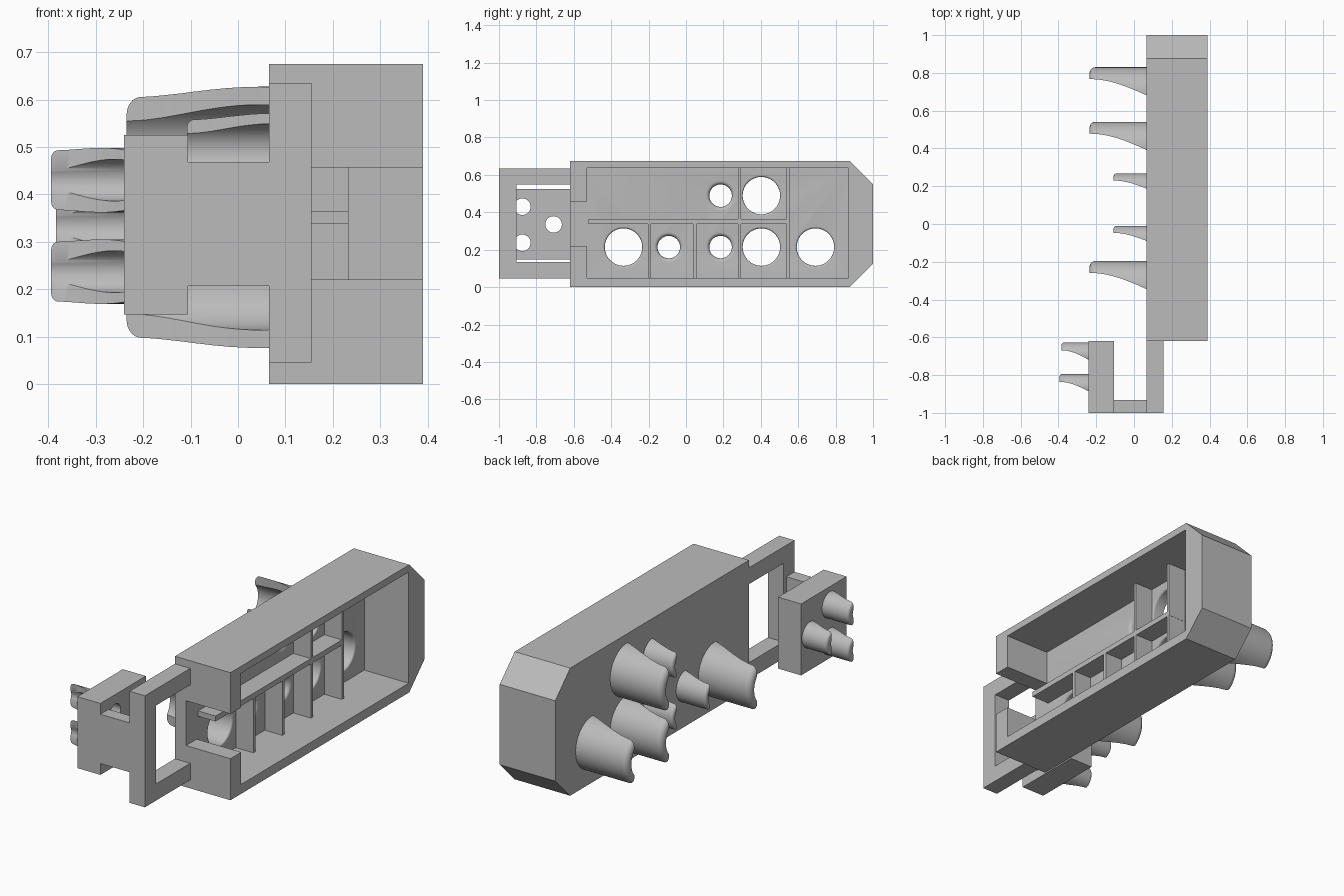
import bpy, bmesh, math
from mathutils import Vector

cube = bpy.data.objects.get("Cube")
if cube:
    bpy.data.objects.remove(cube, do_unlink=True)

grey = bpy.data.materials.new("plain grey")
grey.use_nodes = True
COLOUR = (0.5, 0.5, 0.5, 1)
grey.diffuse_color = COLOUR
grey.node_tree.nodes["Principled BSDF"].inputs["Base Color"].default_value = COLOUR


def make_object(name, bm):
    bmesh.ops.recalc_face_normals(bm, faces=bm.faces)
    mesh = bpy.data.meshes.new(name)
    bm.to_mesh(mesh)
    bm.free()
    mesh.materials.append(grey)
    obj = bpy.data.objects.new(name, mesh)
    bpy.context.collection.objects.link(obj)
    return obj


def prism(name, outline, direction):
    """Extrude a closed flat outline."""
    bm = bmesh.new()
    face = bm.faces.new([bm.verts.new(p) for p in outline])
    extruded = bmesh.ops.extrude_face_region(bm, geom=[face])["geom"]
    verts = [v for v in extruded if isinstance(v, bmesh.types.BMVert)]
    bmesh.ops.translate(bm, verts=verts, vec=Vector(direction))
    return make_object(name, bm)


def box(name, x, y, z):
    outline = [(x[0], y[i], z[j]) for i, j in ((0, 0), (1, 0), (1, 1), (0, 1))]
    return prism(name, outline, (x[1] - x[0], 0, 0))


def lathe(name, profile, y, z, sides=64):
    """Spin (x, radius) points around an axis along x."""
    bm = bmesh.new()
    turns = [2 * math.pi * i / sides for i in range(sides)]
    rings = [[bm.verts.new((x, y + r * math.cos(a), z + r * math.sin(a)))
              for a in turns] for x, r in profile]
    for a, b in zip(rings, rings[1:]):
        for i in range(sides):
            j = (i + 1) % sides
            bm.faces.new((a[i], a[j], b[j], b[i]))
    bm.faces.new(rings[0])
    bm.faces.new(rings[-1])
    return make_object(name, bm)


def carve(obj, cutters):
    """Subtract each cutter from the object."""
    bpy.context.view_layer.objects.active = obj
    for cutter in cutters:
        mod = obj.modifiers.new("cut", "BOOLEAN")
        mod.operation = "DIFFERENCE"
        mod.solver = "EXACT"
        mod.object = cutter
        bpy.ops.object.modifier_apply(modifier=mod.name)


def discard(cutters):
    for cutter in cutters:
        bpy.data.objects.remove(cutter, do_unlink=True)


def smooth(obj):
    bpy.ops.object.select_all(action="DESELECT")
    obj.select_set(True)
    bpy.context.view_layer.objects.active = obj
    bpy.ops.object.shade_smooth_by_angle(angle=math.radians(35))


def hole_cutter(y, z, radius, mouth_x, fillet, end_x):
    """Straight bore with a rounded mouth on the +x side."""
    profile = [(mouth_x + 0.02, radius + fillet)]
    if fillet:
        for i in range(7):
            a = math.pi / 2 * i / 6
            profile.append((mouth_x - fillet * math.sin(a),
                            radius + fillet * (1 - math.cos(a))))
        profile[1:8] = [(mouth_x - fillet * (1 - math.cos(a)),
                         radius + fillet * (1 - math.sin(a)))
                        for a in (math.pi / 2 * i / 6 for i in range(7))]
    profile.append((end_x, radius))
    return lathe("hole_cutter", profile, y, z)


def spout(name, y, z, radius, base_x, length, cut_base, cut_tip, bore, nose):
    """Curved half shell: rounded cylinder trimmed by a sweeping curve."""
    tip_x = base_x - length
    profile = [(base_x + 0.001, radius)]
    for i in range(9):
        a = math.pi / 2 * i / 8
        profile.append((tip_x + nose * (1 - math.sin(a)),
                        radius - nose * (1 - math.cos(a))))
    shell = lathe(name, profile, y, z)
    curve = [(base_x + 0.05, y + cut_base)]
    for i in range(17):
        t = i / 16
        curve.append((base_x - length * t,
                      y + cut_base + (cut_tip - cut_base) * math.sin(t * math.pi / 2)))
    curve += [(tip_x - 0.05, y + cut_tip), (tip_x - 0.05, y - 0.3), (base_x + 0.05, y - 0.3)]
    trim = prism("trim_cutter", [(px, py, z - 0.2) for px, py in curve], (0, 0, 0.4))
    carve(shell, [trim, bore])
    discard([trim])
    smooth(shell)


# Tray with chamfered far end, open on the +x side
BACK, FLOOR, RIM = 0.065, 0.13, 0.39
outline = [(-0.62, 0), (0.875, 0), (1, 0.125), (1, 0.55), (0.875, 0.675), (-0.62, 0.675)]
tray = prism("tray", [(BACK, y, z) for y, z in outline], (RIM - BACK, 0, 0))
cavity = [box("cavity_cutter", (FLOOR, 0.5), (-0.53, 0.87), (0.05, 0.638)),
          box("notch_cutter", (FLOOR, 0.5), (-0.7, -0.5), (0.22, 0.457))]
carve(tray, cavity)
discard(cavity)

# Tray spouts and their bores
LOW, HIGH = 0.214, 0.489
bores = []
for y, z, large in ((-0.334, LOW, True), (0.403, LOW, True), (0.692, LOW, True),
                    (0.403, HIGH, True), (-0.092, LOW, False),
                    (0.185, LOW, False), (0.185, HIGH, False)):
    if large:
        bore = hole_cutter(y, z, 0.1, FLOOR, 0.01, -0.4)
        spout("large_spout", y, z, 0.138, BACK, 0.3, -0.01, 0.075, bore, 0.03)
    else:
        bore = hole_cutter(y, z, 0.06, FLOOR, 0.02, -0.4)
        spout("small_spout", y, z, 0.082, BACK, 0.173, 0.003, 0.045, bore, 0.015)
    bores.append(bore)
carve(tray, bores)
discard(bores)
smooth(tray)

# Ribs inside the tray
RIB = (FLOOR, 0.233)
box("long_rib", RIB, (-0.52, 0.555), (0.337, 0.365))
for y in (-0.195, 0.047, 0.286, 0.545):
    box("lower_rib", RIB, (y - 0.009, y + 0.009), (0.05, 0.337))
for y in (0.286, 0.545):
    box("upper_rib", RIB, (y - 0.009, y + 0.009), (0.365, 0.638))

# Open bracket on the front of the tray
bracket = box("bracket", (BACK, 0.155), (-1, -0.62), (0.045, 0.635))
window = [box("window_cutter", (0, 0.3), (-0.906, -0.5), (0.133, 0.548))]
carve(bracket, window)
discard(window)

# Side block and the bridge that joins it to the bracket
box("bridge", (-0.105, BACK), (-1, -0.932), (0.207, 0.468))
block = box("side_block", (-0.24, -0.105), (-1, -0.62), (0.147, 0.525))
bores = []
for y, z, length in ((-0.862, 0.43, 0.154), (-0.862, 0.237, 0.154), (-0.695, 0.335, 0.144)):
    bore = hole_cutter(y - 0.013, z, 0.044, -0.105, 0, -0.6)
    spout("block_spout", y, z, 0.068, -0.24, length, -0.024, 0.026, bore, 0.015)
    bores.append(bore)
carve(block, bores)
discard(bores)
smooth(block)
